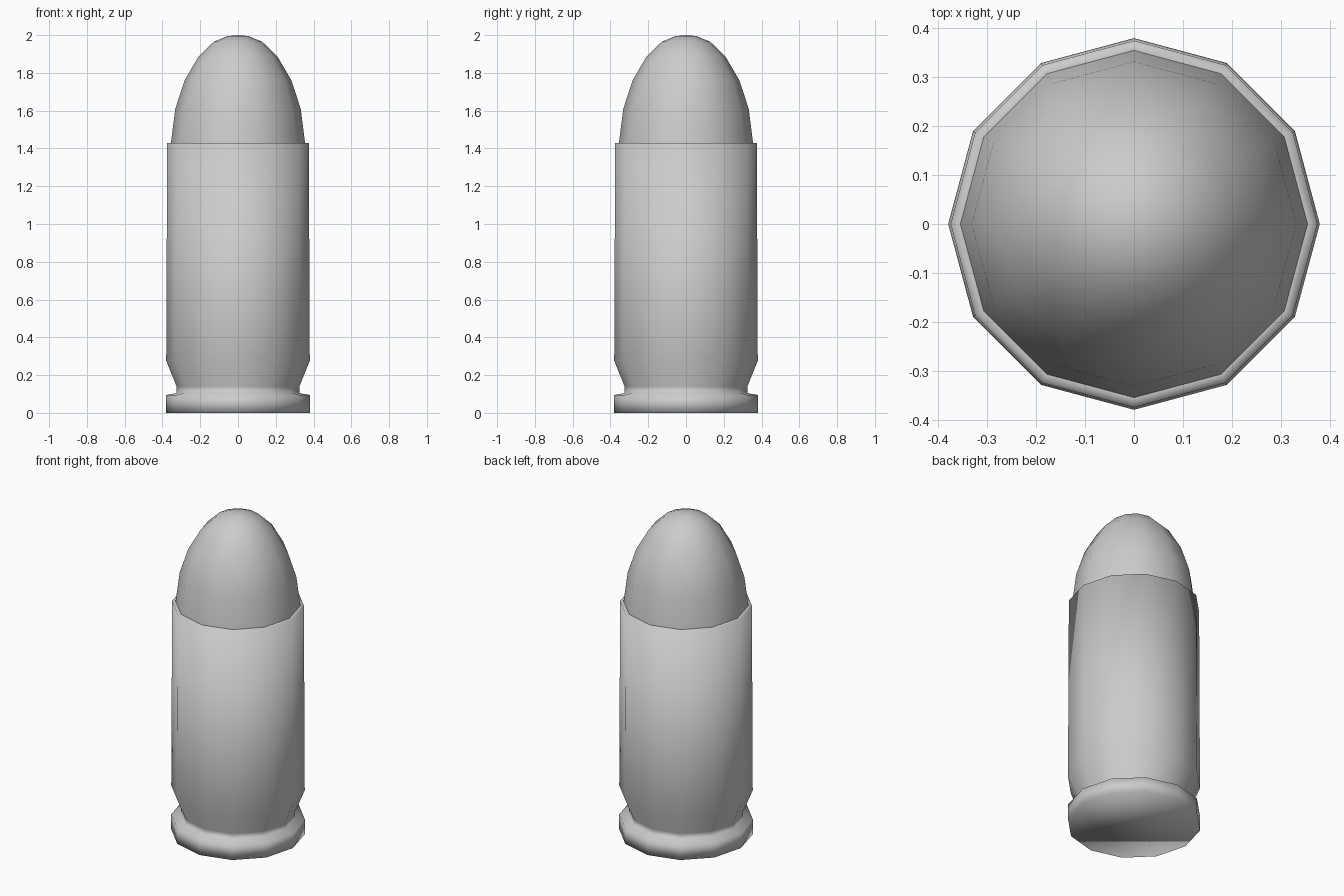
import bpy, bmesh
from math import cos, sin, tau

if "Cube" in bpy.data.objects:
    bpy.data.objects.remove(bpy.data.objects["Cube"])

SIDES = 12


def lathe(name, profile, cap_bottom=False, tip=None):
    """Turn (radius, height) points into a smooth 12-sided solid of revolution."""
    bm = bmesh.new()
    rings = [[bm.verts.new((r * cos(tau * i / SIDES), r * sin(tau * i / SIDES), z))
              for i in range(SIDES)] for r, z in profile]
    for low, high in zip(rings, rings[1:]):
        for i in range(SIDES):
            j = (i + 1) % SIDES
            bm.faces.new((low[i], low[j], high[j], high[i]))
    if cap_bottom:
        bm.faces.new(rings[0][::-1])
    if tip is not None:
        top = bm.verts.new((0, 0, tip))
        for i in range(SIDES):
            bm.faces.new((rings[-1][i], rings[-1][(i + 1) % SIDES], top))
    for face in bm.faces:
        face.smooth = True
    mesh = bpy.data.meshes.new(name)
    bm.to_mesh(mesh)
    bm.free()
    obj = bpy.data.objects.new(name, mesh)
    bpy.context.collection.objects.link(obj)
    return obj


# Case: rim, extraction groove, slightly tapered wall, mouth lip
lathe("cartridge_case", [
    (0.38, 0.0), (0.38, 0.095), (0.325, 0.105), (0.325, 0.14),
    (0.38, 0.275), (0.375, 1.43), (0.355, 1.43),
], cap_bottom=True)

# Bullet: rounded ogive seated in the mouth
lathe("bullet_tip", [
    (0.355, 1.43), (0.332, 1.61), (0.283, 1.76), (0.21, 1.885),
    (0.128, 1.965), (0.055, 1.995),
], tip=2.0)
